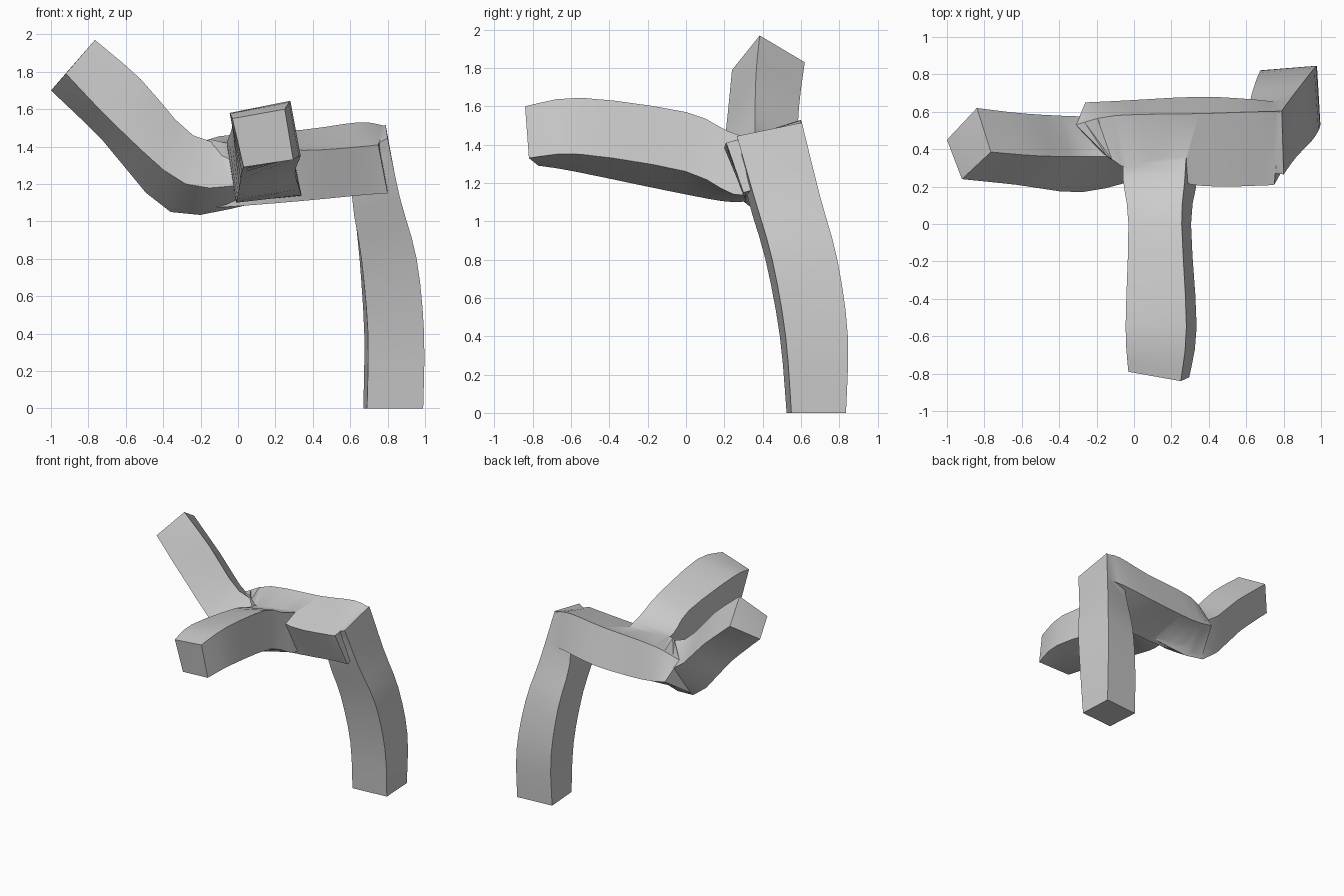
import bpy, bmesh, math
from mathutils import Vector


def curve(a, b, c, d, t):
    # Catmull-Rom interpolation between b and c
    return 0.5 * (2 * b + (c - a) * t + (2 * a - 5 * b + 4 * c - d) * t * t
                  + (3 * b - a - 3 * c + d) * t ** 3)


def limb(name, sections, steps=3):
    """Loft a square limb through four-cornered sections."""
    secs = [[Vector(p) for p in s] for s in sections]
    n = len(secs)
    rings = []
    for i in range(n - 1):
        q = [secs[max(i - 1, 0)], secs[i], secs[i + 1], secs[min(i + 2, n - 1)]]
        for k in range(steps):
            rings.append([curve(*(s[j] for s in q), k / steps) for j in range(4)])
    rings.append(secs[-1])
    bm = bmesh.new()
    vs = [[bm.verts.new(p) for p in r] for r in rings]
    for a, b in zip(vs, vs[1:]):
        for j in range(4):
            bm.faces.new((a[j], a[(j + 1) % 4], b[(j + 1) % 4], b[j]))
    bm.faces.new(vs[0])
    bm.faces.new(vs[-1])
    bmesh.ops.recalc_face_normals(bm, faces=bm.faces)
    bmesh.ops.triangulate(bm, faces=bm.faces)
    me = bpy.data.meshes.new(name)
    bm.to_mesh(me)
    bm.free()
    ob = bpy.data.objects.new(name, me)
    bpy.context.collection.objects.link(ob)
    return ob


# Cross beam: top front, top back, bottom back, bottom front
beam = limb("branching_beam", [
    [(-.15, .37, 1.44), (-.31, .53, 1.37), (-.26, .65, 1.22), (-.35, .42, 1.06)],
    [(.00, .28, 1.41), (-.10, .58, 1.455), (-.05, .66, 1.19), (-.02, .33, 1.08)],
    [(.35, .205, 1.38), (.35, .59, 1.49), (.35, .68, 1.20), (.35, .31, 1.11)],
    [(.66, .205, 1.40), (.65, .60, 1.53), (.65, .665, 1.24), (.66, .31, 1.14)],
    [(.75, .21, 1.41), (.785, .60, 1.51), (.80, .645, 1.25), (.80, .30, 1.15)],
])

# Supporting leg: front left, front right, back right, back left
leg = limb("leg", [
    [(.64, .29, 1.36), (.80, .265, 1.445), (.79, .605, 1.515), (.64, .60, 1.46)],
    [(.61, .32, 1.13), (.865, .355, 1.13), (.86, .70, 1.13), (.62, .65, 1.13)],
    [(.66, .415, .80), (.955, .45, .80), (.93, .79, .80), (.65, .76, .80)],
    [(.695, .49, .40), (.995, .52, .40), (.975, .845, .40), (.675, .82, .40)],
    [(.69, .525, 0), (.99, .55, 0), (.975, .835, 0), (.67, .81, 0)],
])

# Raised side arm: bottom, front, top, back corners
side_arm = limb("raised_side_arm", [
    [(-1.0, .45, 1.70), (-.92, .24, 1.79), (-.765, .385, 1.97), (-.84, .62, 1.83)],
    [(-.73, .45, 1.44), (-.63, .21, 1.49), (-.52, .365, 1.76), (-.58, .59, 1.60)],
    [(-.36, .42, 1.05), (-.28, .17, 1.20), (-.24, .36, 1.46), (-.28, .575, 1.31)],
    [(.08, .36, 1.095), (.06, .25, 1.20), (.05, .37, 1.41), (.08, .57, 1.30)],
])

# Forward arm: top left, top right, bottom right, bottom left
forward_arm = limb("forward_arm", [
    [(-.03, -.79, 1.55), (.25, -.84, 1.60), (.295, -.82, 1.33), (.03, -.77, 1.29)],
    [(-.045, -.55, 1.58), (.28, -.55, 1.645), (.335, -.55, 1.35), (.02, -.58, 1.26)],
    [(-.03, 0, 1.51), (.255, 0, 1.57), (.305, 0, 1.26), (0, 0, 1.14)],
    [(-.06, .25, 1.42), (.27, .22, 1.47), (.34, .25, 1.14), (-.01, .25, 1.10)],
    [(-.05, .42, 1.40), (.28, .38, 1.42), (.33, .40, 1.16), (0, .40, 1.12)],
])

# Fuse the limbs into one body
for part in (leg, side_arm, forward_arm):
    mod = beam.modifiers.new("fuse", 'BOOLEAN')
    mod.operation = 'UNION'
    mod.solver = 'EXACT'
    mod.object = part
    bpy.context.view_layer.objects.active = beam
    bpy.ops.object.modifier_apply(modifier=mod.name)
    bpy.data.objects.remove(part)

bpy.ops.object.select_all(action='DESELECT')
beam.select_set(True)
bpy.context.view_layer.objects.active = beam
bpy.ops.object.shade_smooth_by_angle(angle=math.radians(35))
